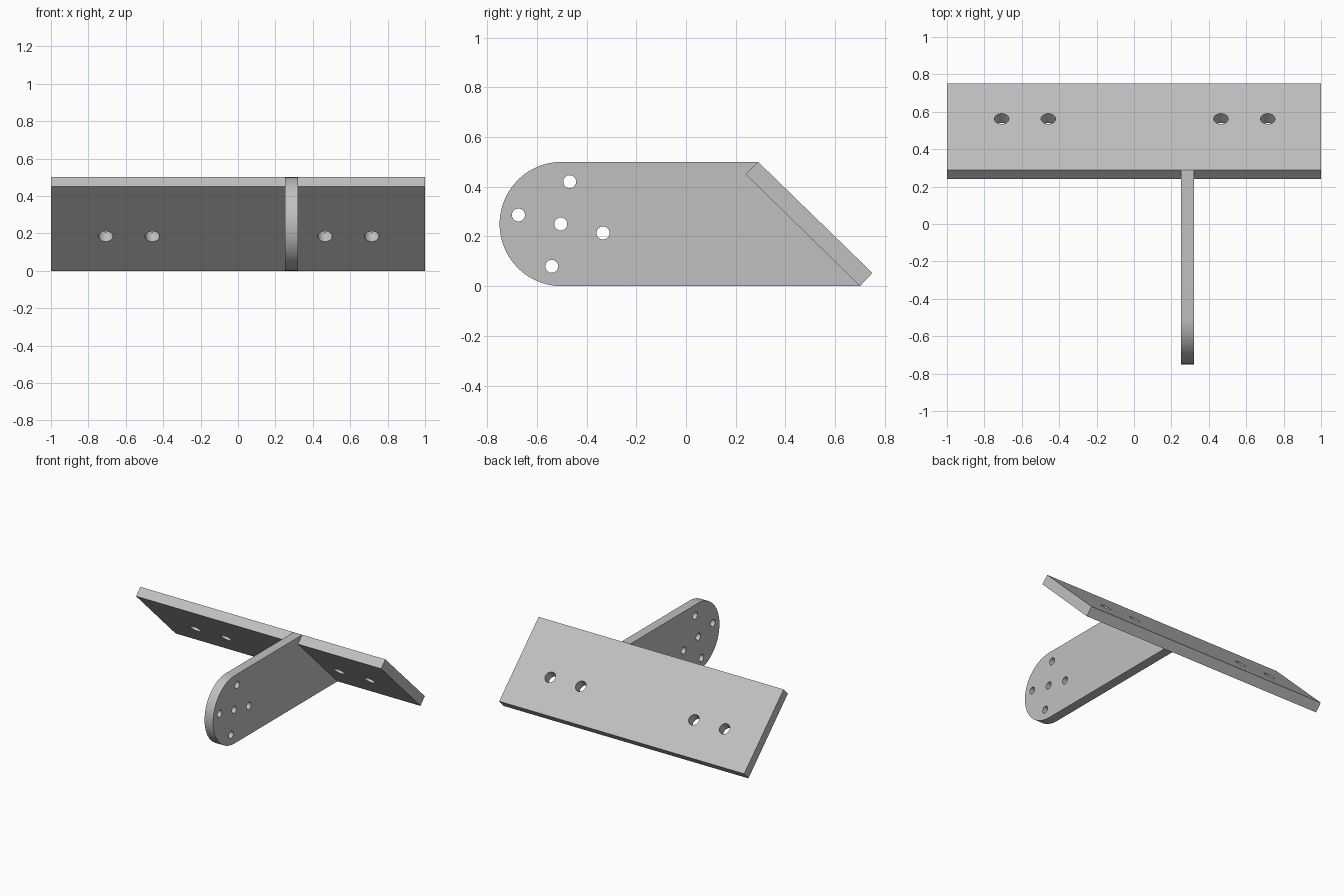
import bpy, bmesh
from math import pi, cos, sin, radians
from mathutils import Matrix, Vector

cube = bpy.data.objects.get("Cube")
if cube:
    bpy.data.objects.remove(cube, do_unlink=True)

GREY = (0.53, 0.53, 0.53, 1)
steel = bpy.data.materials.new("light grey metal")
steel.use_nodes = True
steel.diffuse_color = GREY
steel.node_tree.nodes["Principled BSDF"].inputs["Base Color"].default_value = GREY


def make_object(name, bm):
    bmesh.ops.recalc_face_normals(bm, faces=bm.faces)
    mesh = bpy.data.meshes.new(name)
    bm.to_mesh(mesh)
    bm.free()
    mesh.materials.append(steel)
    obj = bpy.data.objects.new(name, mesh)
    bpy.context.collection.objects.link(obj)
    return obj


def extrude_profile(name, profile, x0, x1):
    """Side profile of (y, z) points swept from x0 to x1."""
    bm = bmesh.new()
    face = bm.faces.new([bm.verts.new((x0, y, z)) for y, z in profile])
    swept = bmesh.ops.extrude_face_region(bm, geom=[face])["geom"]
    verts = [v for v in swept if isinstance(v, bmesh.types.BMVert)]
    bmesh.ops.translate(bm, verts=verts, vec=(x1 - x0, 0, 0))
    return make_object(name, bm)


def drill(obj, centres, axis, radius):
    """Cut round holes through obj along axis."""
    bm = bmesh.new()
    turn = Vector(axis).to_track_quat("Z", "Y").to_matrix().to_4x4()
    for c in centres:
        bmesh.ops.create_cone(bm, cap_ends=True, segments=32, radius1=radius,
                              radius2=radius, depth=0.2,
                              matrix=Matrix.Translation(c) @ turn)
    cutter = make_object("hole_cutter", bm)
    cutter.hide_render = True
    mod = obj.modifiers.new("holes", "BOOLEAN")
    mod.operation = "DIFFERENCE"
    mod.solver = "EXACT"
    mod.object = cutter
    bpy.ops.object.select_all(action="DESELECT")
    obj.select_set(True)
    bpy.context.view_layer.objects.active = obj
    bpy.ops.object.modifier_apply(modifier=mod.name)
    bpy.data.objects.remove(cutter, do_unlink=True)
    bpy.ops.object.shade_smooth_by_angle(angle=radians(30))


# Sloping mounting plate with two pairs of bolt holes
low_top, high_top = (0.24, 0.45), (0.29, 0.5)
low_foot, high_foot = (0.70, 0.0), (0.75, 0.053)
plate = extrude_profile("mounting_plate",
                        [low_top, high_top, high_foot, low_foot], -1, 1)
drill(plate, [(x, 0.538, 0.21) for x in (-0.708, -0.458, 0.465, 0.715)],
      (0, 0.695, 0.719), 0.039)

# Upright arm with a rounded end, meeting the plate's lower face
R, CY, X0, X1 = 0.25, -0.5, 0.252, 0.322
arc = [(CY + R * cos(a), R + R * sin(a))
       for a in (pi / 2 + pi * i / 40 for i in range(41))]
arm = extrude_profile("upright_arm", arc + [low_foot, low_top, high_top], X0, X1)

# Centre hole ringed by four more
mid = Vector(((X0 + X1) / 2, CY - 0.004, R))
ring = [mid + 0.174 * Vector((0, cos(a), sin(a)))
        for a in (radians(-12) + i * pi / 2 for i in range(4))]
drill(arm, [mid] + ring, (1, 0, 0), 0.026)
